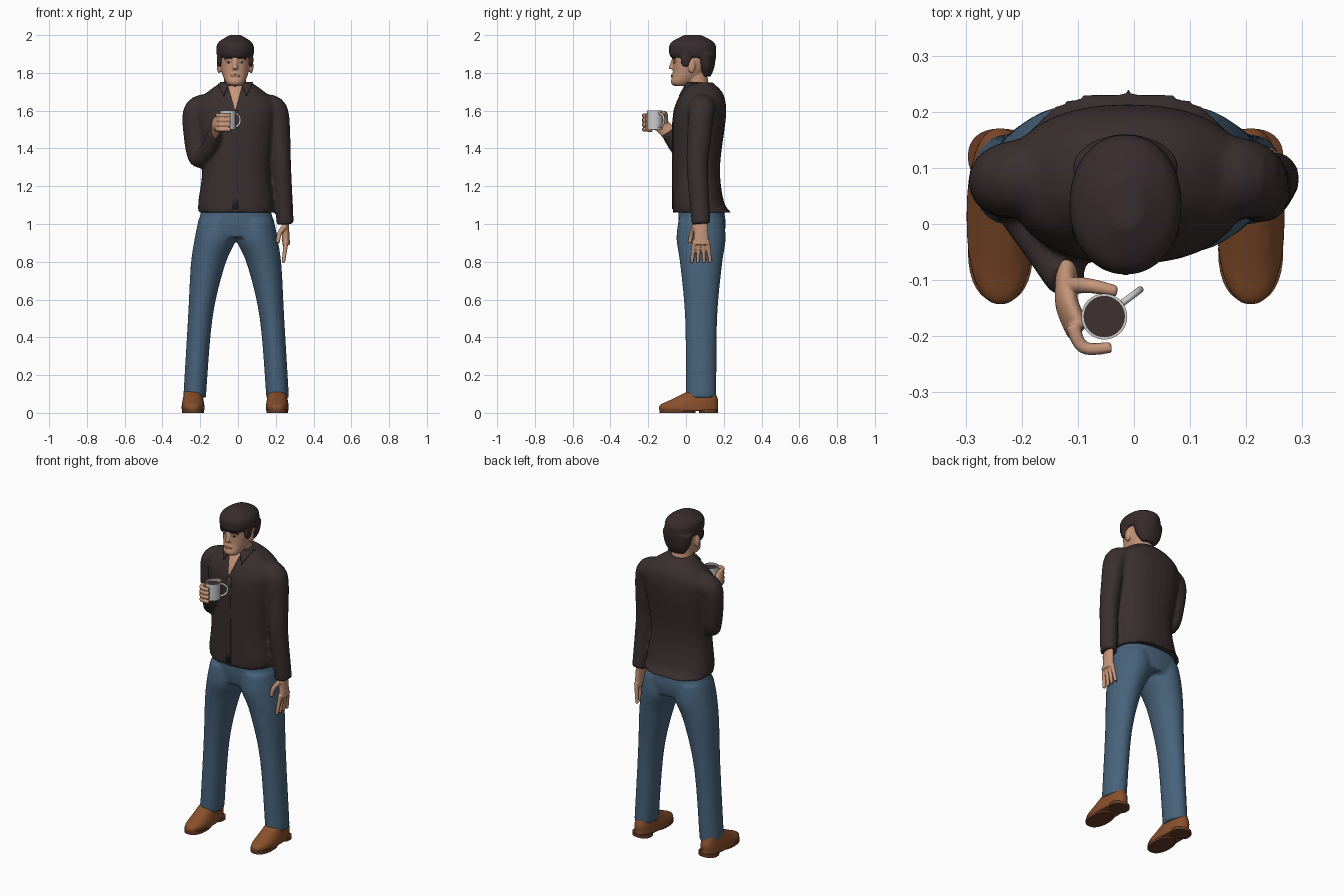
import bpy, bmesh, math
from mathutils import Vector, Matrix

if "Cube" in bpy.data.objects:
    bpy.data.objects.remove(bpy.data.objects["Cube"])

CX = -.015          # body centre line
BOTH = (-1, 1)
SIDEWAYS = Vector((1, 0, 0))
DEPTH = Vector((0, 1, 0))
UP = Vector((0, 0, 1))


def material(name, *rgb):
    mat = bpy.data.materials.new(name)
    mat.use_nodes = True
    mat.diffuse_color = (*rgb, 1)
    shader = mat.node_tree.nodes["Principled BSDF"]
    shader.inputs["Base Color"].default_value = (*rgb, 1)
    shader.inputs["Roughness"].default_value = .8
    return mat


SKIN = material("skin", .56, .3, .19)
LIP = material("lip", .4, .17, .12)
HAIR = material("dark hair", .04, .025, .026)
SHIRT = material("dark brown cloth", .042, .028, .028)
DENIM = material("blue denim", .065, .125, .2)
LEATHER = material("tan leather", .25, .08, .025)
SOLE = material("dark sole", .13, .045, .02)
GLAZE = material("pale grey glaze", .6, .6, .6)
COFFEE = material("coffee", .05, .03, .03)
WHITE = material("eye white", .6, .5, .45)


def smooth_rows(rows, steps):
    """Rows of numbers joined by a smooth curve through every row."""
    result = []
    last = len(rows) - 1
    for i in range(last):
        before, start, end, after = (rows[min(max(i + j, 0), last)] for j in (-1, 0, 1, 2))
        for step in range(steps):
            t = step / steps
            ease = t * t * (3 - 2 * t)
            leave, arrive = t * (1 - t) ** 2 / 2, t * t * (t - 1) / 2
            result.append([b + (c - b) * ease + (c - a) * leave + (d - b) * arrive
                           for a, b, c, d in zip(before, start, end, after)])
    return result + [list(rows[last])]


def add_skin(bm, rings):
    """Closed skin over rings of points."""
    rings = [[bm.verts.new(point) for point in ring] for ring in rings]
    for low, high in zip(rings, rings[1:]):
        for j in range(len(low)):
            bm.faces.new((low[j - 1], low[j], high[j], high[j - 1]))
    bm.faces.new(rings[0][::-1])
    bm.faces.new(rings[-1])


def ring_points(centre, u, v, power=2, count=32):
    """Ellipse with half axes u and v; a higher power makes it boxier."""
    points = []
    for j in range(count):
        angle = math.tau * j / count
        c, s = (math.copysign(abs(w) ** (2 / power), w) for w in (math.cos(angle), math.sin(angle)))
        points.append(centre + u * c + v * s)
    return points


def body(bm, x, rows, power=2.3, steps=6):
    """Level rings from rows of (height, front y, back y, half width)."""
    add_skin(bm, [ring_points(Vector((x, (front + back) / 2, z)), SIDEWAYS * width,
                              DEPTH * (back - front) / 2, power)
                  for z, front, back, width in smooth_rows(rows, steps)])


def limb(bm, points, start, end, wide=1, axis=DEPTH):
    """Tapering tube along points; wide stretches it along the axis."""
    path = [Vector(p) for p in smooth_rows(points, 6)]
    last, rings = len(path) - 1, []
    for i, centre in enumerate(path):
        along = (path[min(i + 1, last)] - path[max(i - 1, 0)]).normalized()
        axis = (axis - along * axis.dot(along)).normalized()
        radius = start + (end - start) * i / last
        rings.append(ring_points(centre, axis * radius * wide, along.cross(axis) * radius, count=20))
    add_skin(bm, rings)


def blob(bm, centre, sizes):
    place = Matrix.Translation(centre) @ Matrix.Diagonal((*sizes, 1))
    bmesh.ops.create_uvsphere(bm, u_segments=16, v_segments=12, radius=1, matrix=place)


def finish(bm, name, mat, voxel=None):
    """Make the object; a voxel size fuses overlapping parts into one skin."""
    bmesh.ops.recalc_face_normals(bm, faces=bm.faces)
    mesh = bpy.data.meshes.new(name)
    bm.to_mesh(mesh)
    bm.free()
    mesh.materials.append(mat)
    mesh.shade_smooth()
    part = bpy.data.objects.new(name, mesh)
    bpy.context.collection.objects.link(part)
    if voxel:
        fuse = part.modifiers.new("Fuse", 'REMESH')
        fuse.mode, fuse.voxel_size, fuse.use_smooth_shade = 'VOXEL', voxel, True
        soften = part.modifiers.new("Soften", 'SMOOTH')
        soften.factor, soften.iterations = .5, 3
    else:
        mesh.set_sharp_from_angle(angle=math.radians(40))
    return part


# Outlines for thin plates: half width for t from -1 (bottom) to 1 (top)
def strip(t):
    return 1


def wedge(t):
    return (1.02 + t) / 2


def oval(t):
    return math.sqrt(1.02 - t * t)


def plate(name, target, mat, shape, x, z, width, height, thick=.006):
    """Thin plate laid on the front of a target; width and height are halves."""
    bpy.context.view_layer.update()
    surface = target.evaluated_get(bpy.context.evaluated_depsgraph_get())
    bm, grid, cells = bmesh.new(), [], 8
    for i in range(cells + 1):
        t, line = 2 * i / cells - 1, []
        for j in range(cells + 1):
            across = width * shape(t) * (2 * j / cells - 1)
            hit, spot, _, _ = surface.ray_cast(Vector((x + across, -1, z + height * t)), DEPTH)
            line.append(bm.verts.new(spot) if hit else None)
        grid.append(line)
    for low, high in zip(grid, grid[1:]):
        for j in range(cells):
            quad = (low[j], low[j + 1], high[j + 1], high[j])
            if all(quad):
                bm.faces.new(quad)
    solid = finish(bm, name, mat).modifiers.new("Thickness", 'SOLIDIFY')
    solid.thickness, solid.offset = thick, 0


# Shirt: torso and both sleeves
bm = bmesh.new()
body(bm, -.01, [(1.06, -.07, .24, .2), (1.12, -.07, .2, .2), (1.3, -.07, .18, .18),
                (1.55, -.07, .21, .21), (1.64, -.05, .21, .21), (1.7, -.02, .19, .15),
                (1.75, .01, .14, .08)])
limb(bm, [(.13, .09, 1.62), (.2, .08, 1.6), (.22, .07, 1.45), (.23, .06, 1.3), (.25, .08, 1)],
     .07, .045, wide=1.1)
limb(bm, [(-.13, .09, 1.62), (-.22, .08, 1.6), (-.23, .07, 1.48), (-.21, .05, 1.35),
          (-.16, -.03, 1.39), (-.12, -.1, 1.49)], .075, .036)
shirt = finish(bm, "shirt", SHIRT, .01)

# Open neck, collar wings and button strip
plate("open_neck", shirt, SKIN, wedge, CX, 1.67, .04, .07)
plate("button_strip", shirt, SHIRT, strip, CX, 1.34, .015, .26)
for s in BOTH:
    plate("collar_wing", shirt, SHIRT, wedge, CX + s * .06, 1.71, .03, .035, .018)

# Trousers: hips and two legs
bm = bmesh.new()
body(bm, -.01, [(1.08, -.04, .2, .18), (1, -.04, .21, .2), (.93, -.03, .2, .19)])
for s in BOTH:
    leg = [(.1, 1.02, .1), (.11, .92, .11), (.15, .78, .09), (.19, .5, .065), (.22, .08, .06)]
    add_skin(bm, [ring_points(Vector((s * out - .01, .08, z)), SIDEWAYS * r, DEPTH * (r + .02))
                  for out, z, r in smooth_rows(leg, 6)])
finish(bm, "trousers", DENIM, .01)

# Shoes with treads and heels
for s, side in zip(BOTH, ("right", "left")):
    x = CX + s * .223
    bm = bmesh.new()
    body(bm, x, [(.01, -.14, .17, .06), (.04, -.14, .17, .06), (.07, -.08, .17, .055),
                 (.12, .02, .15, .045)])
    finish(bm, side + "_shoe", LEATHER, .006)
    bm = bmesh.new()
    for front, back in ((-.14, .05), (.07, .17)):
        body(bm, x, [(z, front, back, .058) for z in (0, .02)], steps=1)
    finish(bm, side + "_sole", SOLE)

# Head: skull, neck, nose, mouth, brow ridge and ears
bm = bmesh.new()
body(bm, CX, [(1.73, -.06, 0, .03), (1.75, -.08, .04, .05), (1.8, -.07, .1, .07),
              (1.87, -.07, .14, .083), (1.92, -.07, .14, .083), (1.98, -.01, .1, .04)], power=2.2)
limb(bm, [(CX, .07, 1.66), (CX, .05, 1.82)], .063, .056)
limb(bm, [(CX, -.068, 1.87), (CX, -.08, 1.82)], .008, .014)
blob(bm, (CX, -.065, 1.785), (.028, .013, .013))
for s in BOTH:
    limb(bm, [(CX + s * .01, -.065, 1.877), (CX + s * .055, -.05, 1.877)], .01, .008)
    blob(bm, (CX + s * .085, .03, 1.835), (.012, .02, .038))
head = finish(bm, "head", SKIN, .005)

# Hair: cap, nape and sideburns
bm = bmesh.new()
body(bm, CX, [(1.88, -.08, .16, .09), (1.91, -.09, .16, .1), (1.96, -.08, .15, .09),
              (2, -.01, .08, .03)], power=2.1)
body(bm, CX, [(1.78, .09, .13, .05), (1.83, .06, .15, .08), (1.9, .04, .16, .095)], power=2)
for s in BOTH:
    blob(bm, (CX + s * .083, 0, 1.87), (.014, .03, .04))
finish(bm, "hair", HAIR, .006)

# Painted face details
plate("lips", head, LIP, oval, CX, 1.785, .024, .007, .004)
for s in BOTH:
    plate("eyebrow", head, HAIR, strip, CX + s * .034, 1.877, .021, .004, .005)
    plate("eye", head, WHITE, oval, CX + s * .033, 1.857, .014, .006, .003)
    plate("iris", head, HAIR, oval, CX + s * .033, 1.857, .006, .006, .005)

# Left hand, hanging open
bm = bmesh.new()
limb(bm, [(.25, .08, 1.03), (.255, .08, .89)], .017, .021, wide=2)
for i in range(4):
    y = .045 + .023 * i
    limb(bm, [(.255, y, .91), (.24, y + .01 * (i - 1.5), .795)], .013, .009)
limb(bm, [(.25, .05, .99), (.22, .03, .95), (.21, .02, .9)], .016, .01)
finish(bm, "left_hand", SKIN, .004)

# Right hand, wrapped around the mug
bm = bmesh.new()
limb(bm, [(-.12, -.09, 1.48), (-.12, -.14, 1.53), (-.1, -.19, 1.54)], .02, .02, wide=2, axis=UP)
for i in range(4):
    z = 1.5 + .025 * i
    limb(bm, [(-.11, -.18, z), (-.09, -.22, z), (-.04, -.22, z)], .013, .01, axis=UP)
limb(bm, [(-.12, -.11, 1.53), (-.08, -.11, 1.58), (-.03, -.12, 1.59)], .017, .01)
finish(bm, "right_hand", SKIN, .004)

# Mug, handle and coffee
mug = Vector((-.053, -.165, 1.5))
bm = bmesh.new()
add_skin(bm, [ring_points(mug + UP * rise, SIDEWAYS * r, DEPTH * r)
              for r, rise in ((.041, 0), (.041, .1), (.036, .1), (.036, .06))])
finish(bm, "mug", GLAZE)
bm = bmesh.new()
outward = Vector((.8, .6, 0))
arc = [math.pi * (i / 6 - .5) for i in range(7)]
limb(bm, [mug + outward * (.04 + .04 * math.cos(a)) + UP * (.05 + .037 * math.sin(a)) for a in arc],
     .006, .006)
finish(bm, "mug_handle", GLAZE)
bm = bmesh.new()
limb(bm, [mug + UP * rise for rise in (.055, .088)], .0365, .0365)
finish(bm, "coffee", COFFEE)
